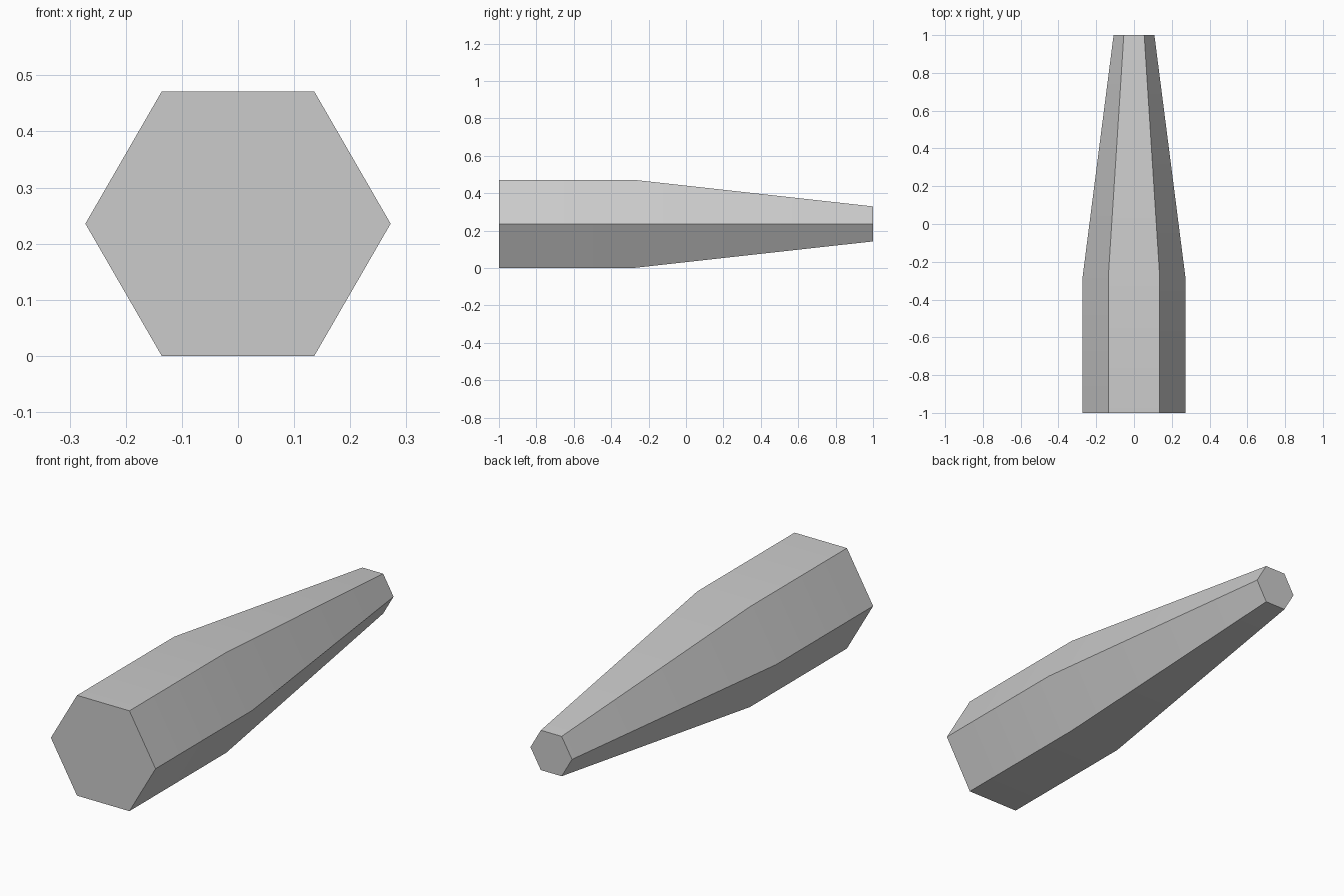
import bpy
import bmesh
from math import cos, sin, pi, radians

cube = bpy.data.objects.get("Cube")
if cube:
    bpy.data.objects.remove(cube, do_unlink=True)

SIDES = 6
RADIUS = 0.272
AXIS_Z = RADIUS * sin(pi / 3)
# Stations along the shaft: (y, radius)
STATIONS = [(-1.0, RADIUS), (-0.28, RADIUS), (1.0, 0.108)]

# Plain grey material
grey = bpy.data.materials.new("plain_grey")
grey.use_nodes = True
colour = (0.6, 0.6, 0.6, 1.0)
grey.diffuse_color = colour
grey.node_tree.nodes["Principled BSDF"].inputs["Base Color"].default_value = colour

# Hexagonal shaft: straight butt, then a long taper to the tip
bm = bmesh.new()
rings = []
for y, r in STATIONS:
    angles = [2 * pi * i / SIDES for i in range(SIDES)]
    rings.append([bm.verts.new((r * cos(a), y, AXIS_Z + r * sin(a))) for a in angles])
for a, b in zip(rings, rings[1:]):
    for i in range(SIDES):
        j = (i + 1) % SIDES
        bm.faces.new((a[i], a[j], b[j], b[i]))

# Flat caps on both ends
bm.faces.new(rings[0])
bm.faces.new(rings[-1])
bmesh.ops.recalc_face_normals(bm, faces=bm.faces)

mesh = bpy.data.meshes.new("tapered_shaft")
bm.to_mesh(mesh)
bm.free()
mesh.materials.append(grey)
shaft = bpy.data.objects.new("tapered_shaft", mesh)
bpy.context.collection.objects.link(shaft)

# Soft bend where the taper starts, crisp long edges
bpy.context.view_layer.objects.active = shaft
shaft.select_set(True)
bpy.ops.object.shade_smooth_by_angle(angle=radians(30))
